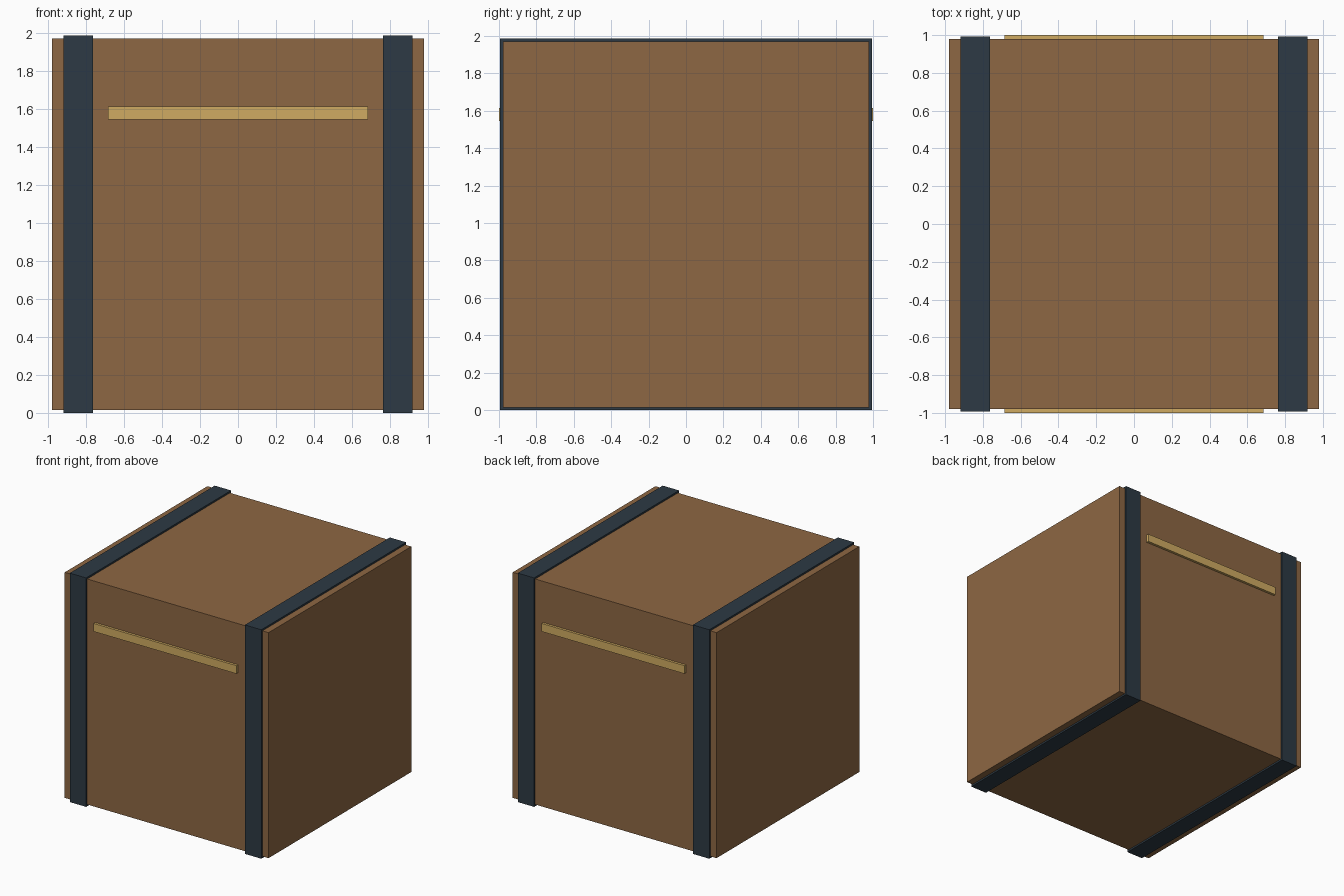
import bpy

if "Cube" in bpy.data.objects:
    bpy.data.objects.remove(bpy.data.objects["Cube"])

BODY = 1.957           # edge of the wooden cube
BAND = 1.987           # outer size of the straps
CZ = BAND / 2          # centre height


def material(name, rgb):
    m = bpy.data.materials.new(name)
    m.diffuse_color = (*rgb, 1.0)
    m.use_nodes = True
    m.node_tree.nodes["Principled BSDF"].inputs["Base Color"].default_value = m.diffuse_color
    return m


def box(name, center, size, mat):
    bpy.ops.mesh.primitive_cube_add(size=1, location=center)
    ob = bpy.context.object
    ob.name = name
    ob.scale = size
    bpy.ops.object.transform_apply(location=False, rotation=False, scale=True)
    ob.data.materials.append(mat)
    return ob


wood = material("wood", (0.267, 0.136, 0.056))
iron = material("dark_iron", (0.026, 0.042, 0.058))
brass = material("brass", (0.63, 0.407, 0.122))

# Main crate
box("crate_body", (0, 0, CZ), (BODY, BODY, BODY), wood)

# Straps wrapping the crate near its left and right ends
for side, s in (("left", -1), ("right", 1)):
    box(f"{side}_strap", (s * 0.841, 0, CZ), (0.157, BAND, BAND), iron)

# Trim bars on the front and back, set slightly into the wood
for side, s in (("front", -1), ("back", 1)):
    box(f"{side}_trim_bar", (0, s * 0.975, 1.58), (1.37, 0.05, 0.07), brass)
